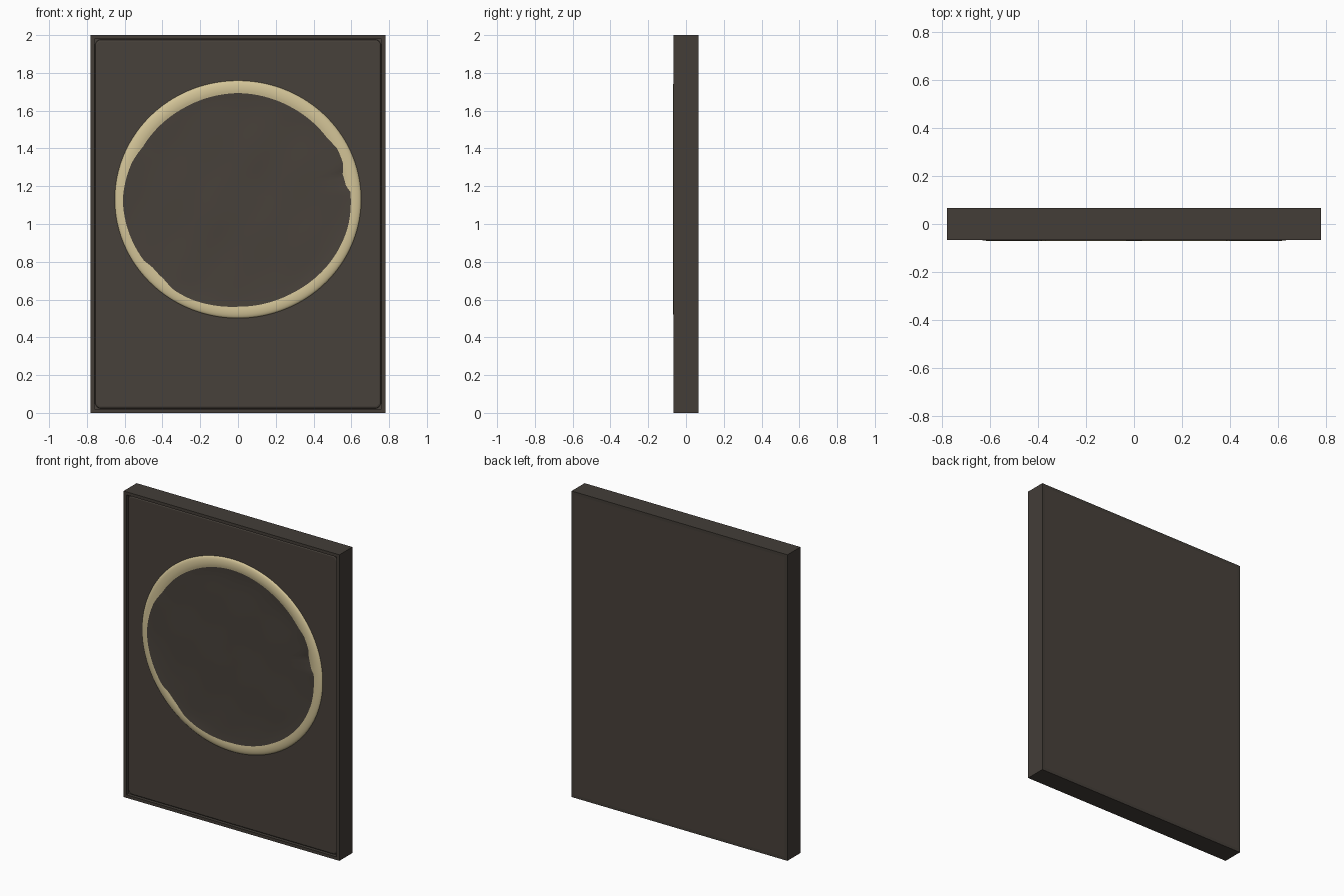
import bpy, bmesh, math

if "Cube" in bpy.data.objects:
    bpy.data.objects.remove(bpy.data.objects["Cube"])

W, H, D = 1.56, 2.0, 0.134      # overall size
RIM = 0.02                      # frame bar width
FACE = -0.056                   # y of the recessed front panel
CZ, RX, RZ = 1.13, 0.653, 0.63  # ring centre height and radii


def material(name, rgb):
    m = bpy.data.materials.new(name)
    m.diffuse_color = (*rgb, 1)
    m.use_nodes = True
    m.node_tree.nodes["Principled BSDF"].inputs["Base Color"].default_value = m.diffuse_color
    return m


dark = material("dark_brown", (0.064, 0.053, 0.043))
edge = material("darker_brown", (0.056, 0.047, 0.039))
cream = material("cream", (0.65, 0.55, 0.31))


def finish(name, bm, mat, smooth=False):
    bmesh.ops.recalc_face_normals(bm, faces=bm.faces[:])
    me = bpy.data.meshes.new(name)
    bm.to_mesh(me)
    bm.free()
    ob = bpy.data.objects.new(name, me)
    bpy.context.collection.objects.link(ob)
    me.materials.append(mat)
    if smooth:
        for p in me.polygons:
            p.use_smooth = True
    return ob


def box(name, lo, hi, mat):
    bm = bmesh.new()
    bmesh.ops.create_cube(bm, size=1)
    for v in bm.verts:
        v.co = [lo[i] + (v.co[i] + 0.5) * (hi[i] - lo[i]) for i in range(3)]
    return finish(name, bm, mat)


# Frame bars around the edge
y0, y1 = -D / 2, D / 2
for side, s in (("left", -1), ("right", 1)):
    a, b = sorted((s * W / 2, s * (W / 2 - RIM)))
    box(side + "_frame_bar", (a, y0, RIM), (b, y1, H - RIM), edge)
box("bottom_frame_bar", (-W / 2, y0, 0), (W / 2, y1, RIM), edge)
box("top_frame_bar", (-W / 2, y0, H - RIM), (W / 2, y1, H), edge)

# Backing board seen as the groove floor and the back
box("backing_board", (-W / 2 + RIM, -0.046, RIM), (W / 2 - RIM, y1, H - RIM), dark)


# Front panel: rounded rectangle with a softened edge
def rounded_loop(inset, r, y):
    hw, hh = W / 2 - inset, H / 2 - inset
    pts = []
    for q in range(4):
        cx = (hw - r) * (1 if q in (0, 3) else -1)
        cz = (hh - r) * (1 if q in (0, 1) else -1)
        for k in range(7):
            t = (q + k / 6) * math.pi / 2
            pts.append((cx + r * math.cos(t), y, H / 2 + cz + r * math.sin(t)))
    return pts


bm = bmesh.new()
loops = [[bm.verts.new(p) for p in rounded_loop(*a)] for a in
         ((0.023, 0.032, -0.045), (0.025, 0.03, FACE + 0.003), (0.033, 0.024, FACE))]
for a, b in zip(loops, loops[1:]):
    for i in range(len(a)):
        j = (i + 1) % len(a)
        bm.faces.new((a[i], a[j], b[j], b[i]))
bm.faces.new(loops[-1])
finish("front_panel", bm, dark)

# Visible ring width by angle in degrees, uneven where the relief covers it
WIDTHS = [(0, .056), (4, .056), (7, .076), (14, .082), (20, .062), (28, .058),
          (35, .072), (60, .072), (90, .067), (120, .073), (150, .072),
          (160, .056), (180, .043), (200, .048), (214, .052), (219, .066),
          (228, .064), (236, .05), (246, .05), (270, .062), (300, .062),
          (325, .055), (345, .052), (360, .056)]


def ring_width(deg):
    for (a, wa), (b, wb) in zip(WIDTHS, WIDTHS[1:]):
        if a <= deg <= b:
            return wa + (wb - wa) * (deg - a) / (b - a)


def tube(d):
    """Height of the ring's rounded top at distance d from its outer edge."""
    u = min(max((d - 0.042) / 0.042, -1), 1)
    return FACE + 0.002 - 0.016 * math.sqrt(1 - u * u)


N, M = 180, 9


def polar(t, d, y):
    return ((RX - d) * math.cos(t), y, CZ + (RZ - d) * math.sin(t))


# Cream ring
bm = bmesh.new()
rows = []
for i in range(N):
    t = 2 * math.pi * i / N
    w = ring_width(360 * i / N)
    row = []
    for k in range(M):
        d = w * (k / (M - 1)) ** 1.4
        row.append(bm.verts.new(polar(t, d, tube(d))))
    rows.append(row)
for i in range(N):
    a, b = rows[i], rows[(i + 1) % N]
    for k in range(M - 1):
        bm.faces.new((a[k], a[k + 1], b[k + 1], b[k]))
finish("oval_ring", bm, cream, True)

# Softly uneven relief inside the ring, meeting its inner edge
bm = bmesh.new()
S = 24
centre = bm.verts.new((0, FACE - 0.006, CZ))
rows = []
for i in range(N):
    t = 2 * math.pi * i / N
    w = ring_width(360 * i / N)
    rim_y = tube(w)
    row = []
    for k in range(1, S + 1):
        f = k / S
        x = (RX - w) * f * math.cos(t)
        z = (RZ - w) * f * math.sin(t)
        bump = 0.0015 * (math.sin(9 * x + 4 * z) * math.cos(11 * z - 3 * x)
                         + 0.5 * math.sin(21 * x - 13 * z))
        blend = f ** 10
        fade = min(1, f * 4) * (1 - blend)
        y = (FACE - 0.006) * (1 - blend) + rim_y * blend + bump * fade
        row.append(bm.verts.new((x, y, CZ + z)))
    rows.append(row)
for i in range(N):
    a, b = rows[i], rows[(i + 1) % N]
    bm.faces.new((centre, a[0], b[0]))
    for k in range(S - 1):
        bm.faces.new((a[k], a[k + 1], b[k + 1], b[k]))
finish("inner_relief", bm, dark, True)
